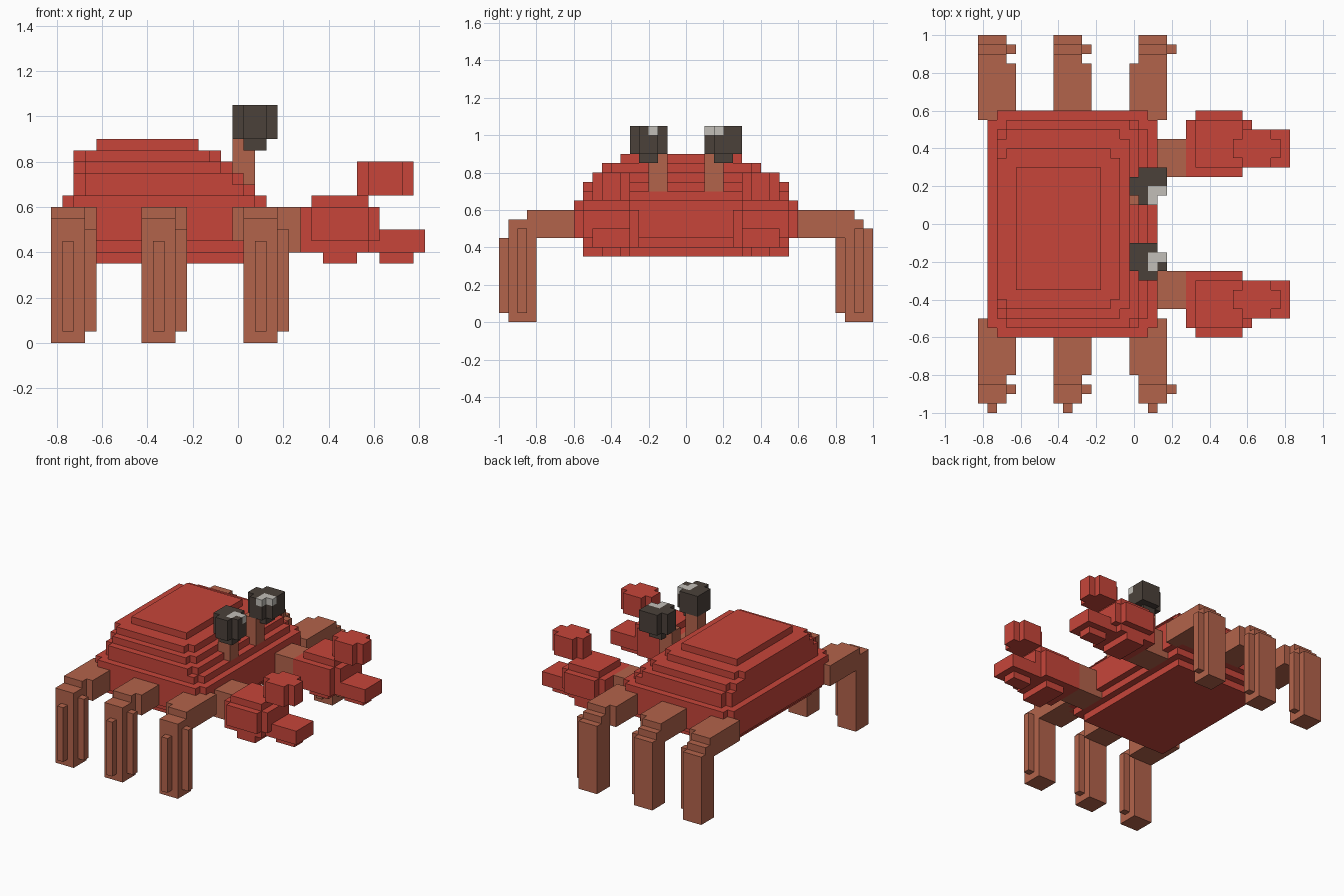
import bpy, bmesh
from itertools import product
from mathutils import Vector

cube = bpy.data.objects.get("Cube")
if cube:
    bpy.data.objects.remove(cube, do_unlink=True)

U = 0.05  # edge length of one block


def material(name, rgb):
    m = bpy.data.materials.new(name)
    m.use_nodes = True
    m.diffuse_color = (*rgb, 1)
    m.node_tree.nodes["Principled BSDF"].inputs["Base Color"].default_value = (*rgb, 1)
    return m


RED = material("shell red", (0.57, 0.06, 0.042))
BROWN = material("limb brown", (0.45, 0.125, 0.07))
DARK = material("eye dark", (0.07, 0.053, 0.042))
PALE = material("eye glint", (0.54, 0.52, 0.48))


def box(x0, x1, y0, y1, z0, z1, cut=False):
    """Set of block cells; cut drops the four vertical corner columns."""
    cells = set(product(range(x0, x1), range(y0, y1), range(z0, z1)))
    if cut:
        cells = {c for c in cells
                 if not (c[0] in (x0, x1 - 1) and c[1] in (y0, y1 - 1))}
    return cells


def mirror(cells):
    return {(x, -1 - y, z) for x, y, z in cells}


def build(name, cells, mat, accent=(), accent_mat=None):
    """Make the outer skin of a set of blocks as one mesh."""
    bm = bmesh.new()
    verts = {}

    def vert(p):
        key = tuple(p)
        if key not in verts:
            verts[key] = bm.verts.new(((p[0] + 0.5) * U, p[1] * U, p[2] * U))
        return verts[key]

    for c in sorted(cells):
        for axis, side in product(range(3), (0, 1)):
            step = [0, 0, 0]
            step[axis] = 2 * side - 1
            if tuple(a + b for a, b in zip(c, step)) in cells:
                continue
            a, b = (axis + 1) % 3, (axis + 2) % 3
            ring = []
            for i, j in ((0, 0), (1, 0), (1, 1), (0, 1)):
                p = list(c)
                p[axis] += side
                p[a] += i
                p[b] += j
                ring.append(vert(p))
            face = bm.faces.new(ring if side else ring[::-1])
            face.material_index = int(c in accent)
    bmesh.ops.dissolve_limit(bm, angle_limit=0.01, verts=bm.verts[:],
                             edges=bm.edges[:], delimit={'MATERIAL'})
    mesh = bpy.data.meshes.new(name)
    bm.to_mesh(mesh)
    bm.free()
    mesh.materials.append(mat)
    if accent_mat:
        mesh.materials.append(accent_mat)
    ob = bpy.data.objects.new(name, mesh)
    bpy.context.collection.objects.link(ob)


# Stepped shell
build("shell",
      box(-14, 0, -10, 10, 7, 8)
      | box(-15, 1, -11, 11, 8, 9)
      | box(-16, 2, -12, 12, 9, 13, True)
      | box(-15, 1, -11, 11, 13, 14, True)
      | box(-15, 0, -11, 11, 14, 15, True)
      | box(-15, -1, -10, 10, 15, 16, True)
      | box(-15, -2, -9, 8, 16, 17, True)
      | box(-13, -4, -7, 6, 17, 18), RED)


# Legs: thigh, stepped knee, ridged shin and foot
def shin(x, y, top):
    return (box(x, x + 3, y, y + 3, 0, top)
            | box(x + 1, x + 2, y - 1, y, 1, 9)
            | box(x + 3, x + 4, y + 1, y + 2, 1, 10))


for label, thigh_x, shin_x in (("back", -17, -17), ("middle", -9, -9), ("front", -1, 0)):
    left = (box(thigh_x, thigh_x + 4, 11, 17, 9, 12)
            | box(shin_x, shin_x + 3, 16, 18, 9, 12)
            | box(shin_x, shin_x + 3, 16, 19, 9, 11)
            | shin(shin_x, 17, 10))
    right = (box(thigh_x, thigh_x + 4, -16, -10, 9, 12)
             | box(shin_x, shin_x + 3, -17, -15, 9, 12)
             | shin(shin_x, -19, 11))
    build(label + "_leg_a", left, BROWN)
    build(label + "_leg_b", right, BROWN)

# Claw arms and pincers
arm = box(1, 5, 5, 9, 8, 12)
palm = (box(5, 11, 5, 11, 8, 12)
        | box(6, 11, 6, 12, 9, 12)
        | box(6, 11, 6, 11, 8, 13)
        | box(7, 10, 6, 11, 7, 8)
        | box(11, 12, 6, 11, 9, 12))
lower_finger = box(11, 16, 6, 10, 8, 10) | box(12, 15, 7, 9, 7, 8)
upper_finger = box(10, 15, 6, 10, 13, 16, True)
stalk = box(-1, 1, 2, 4, 14, 18)
for suffix, place in (("a", set), ("b", mirror)):
    build("claw_arm_" + suffix, place(arm), BROWN)
    build("claw_" + suffix, place(palm | lower_finger | upper_finger), RED)
    build("eye_stalk_" + suffix, place(stalk), BROWN)


# Eyes with missing corner columns and pale glints on the top blocks
def eye(name, y, missing, glint):
    ball = {c for c in box(-1, 3, y, y + 4, 18, 21) if c[:2] not in missing}
    ball |= box(0, 2, y + 1, y + 3, 17, 18)
    build(name, ball, DARK, {(gx, gy, 20) for gx, gy in glint}, PALE)


eye("eye_a", 2, {(2, 2), (-1, 2), (-1, 5)}, {(1, 3), (2, 3), (1, 2)})
eye("eye_b", -6, {(2, -3), (2, -6), (-1, -6)}, {(1, -4), (2, -4), (1, -5)})
